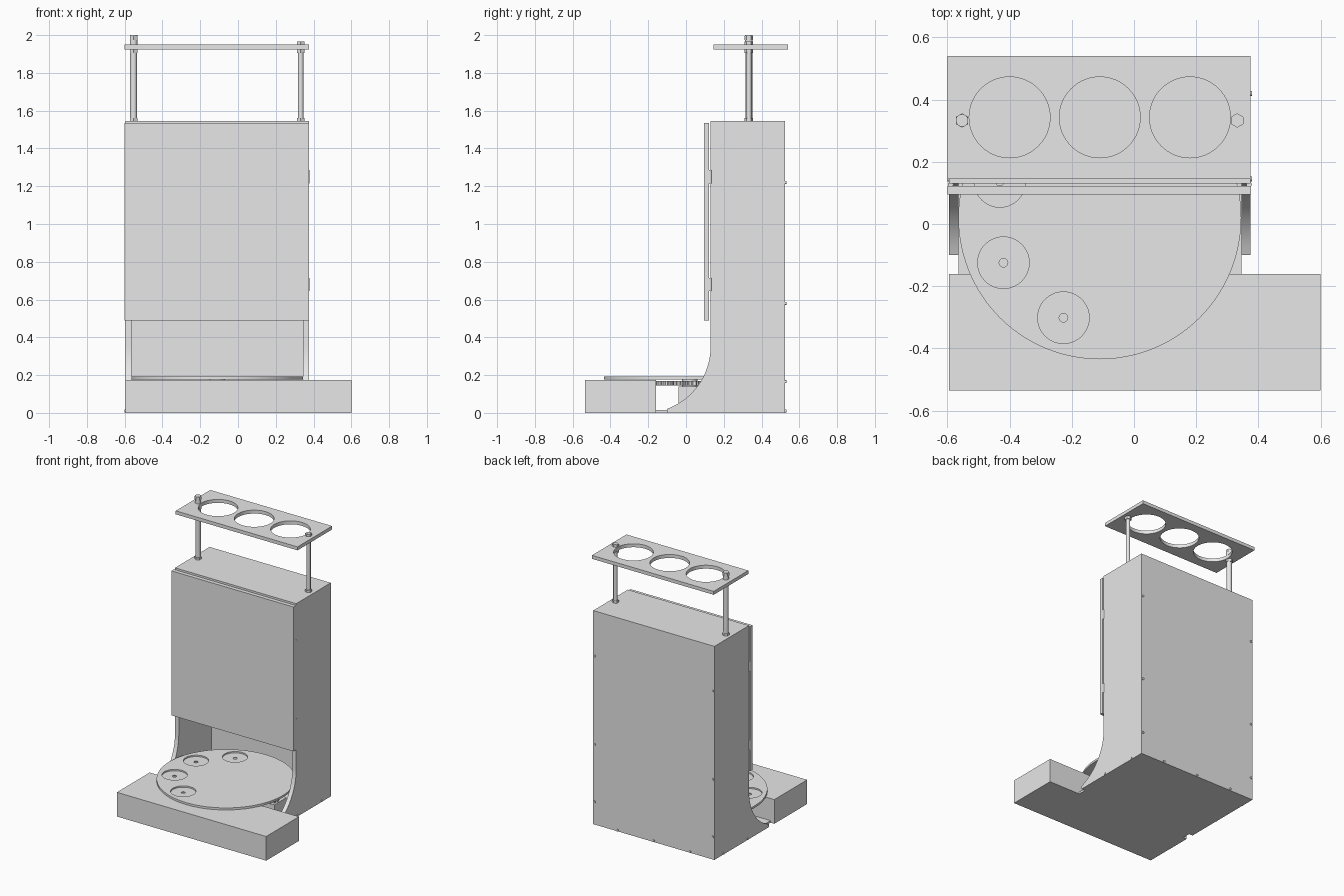
import bpy, bmesh, math
from mathutils import Matrix, Vector

if "Cube" in bpy.data.objects:
    bpy.data.objects.remove(bpy.data.objects["Cube"], do_unlink=True)

grey = bpy.data.materials.new("light_grey")
grey.use_nodes = True
grey.diffuse_color = (0.8, 0.8, 0.8, 1)
grey.node_tree.nodes["Principled BSDF"].inputs["Base Color"].default_value = (0.8, 0.8, 0.8, 1)


def finish(name, bm):
    bmesh.ops.recalc_face_normals(bm, faces=bm.faces)
    mesh = bpy.data.meshes.new(name)
    bm.to_mesh(mesh)
    bm.free()
    mesh.materials.append(grey)
    obj = bpy.data.objects.new(name, mesh)
    bpy.context.collection.objects.link(obj)
    return obj


def activate(obj):
    bpy.ops.object.select_all(action='DESELECT')
    obj.select_set(True)
    bpy.context.view_layer.objects.active = obj


def box(name, x, y, z):
    bm = bmesh.new()
    size = (x[1] - x[0], y[1] - y[0], z[1] - z[0])
    mid = Vector((x[0] + x[1], y[0] + y[1], z[0] + z[1])) / 2
    bmesh.ops.create_cube(bm, size=1, matrix=Matrix.Translation(mid) @ Matrix.Diagonal((*size, 1)))
    return finish(name, bm)


def rod(name, centre, radius, length, sides=32, axis='Z'):
    """Cylinder centred on a point along one axis."""
    turn = {'Z': Matrix(), 'X': Matrix.Rotation(math.pi / 2, 4, 'Y'),
            'Y': Matrix.Rotation(math.pi / 2, 4, 'X')}[axis]
    bm = bmesh.new()
    bmesh.ops.create_cone(bm, cap_ends=True, segments=sides, radius1=radius, radius2=radius,
                          depth=length, matrix=Matrix.Translation(centre) @ turn)
    obj = finish(name, bm)
    if sides > 6:
        activate(obj)
        bpy.ops.object.shade_smooth_by_angle(angle=math.radians(35))
    return obj


def upright(name, x, y, z0, z1, radius, sides=32):
    return rod(name, (x, y, (z0 + z1) / 2), radius, z1 - z0, sides)


def extrude(name, points, direction):
    bm = bmesh.new()
    face = bm.faces.new([bm.verts.new(p) for p in points])
    new = bmesh.ops.extrude_face_region(bm, geom=[face])
    bmesh.ops.translate(bm, vec=direction,
                        verts=[v for v in new["geom"] if isinstance(v, bmesh.types.BMVert)])
    return finish(name, bm)


def cut(obj, cutters):
    for cutter in cutters:
        mod = obj.modifiers.new("cut", 'BOOLEAN')
        mod.operation = 'DIFFERENCE'
        mod.solver = 'EXACT'
        mod.object = cutter
        activate(obj)
        bpy.ops.object.modifier_apply(modifier=mod.name)
        bpy.data.objects.remove(cutter, do_unlink=True)
    activate(obj)
    bpy.ops.object.shade_smooth_by_angle(angle=math.radians(35))


def gear(name, x, y, z, radius, teeth, depth):
    points = []
    for i in range(teeth * 4):
        r = radius + (depth if i % 4 < 2 else -depth)
        a = math.tau * i / (teeth * 4)
        points.append((x + r * math.cos(a), y + r * math.sin(a), z))
    extrude(name, points, (0, 0, 0.025))


LEFT, RIGHT, MID = -0.595, 0.375, -0.11
FRONT, BACK, TOP = 0.13, 0.525, 1.545
WALL = 0.03

# Side panels with a concave foot
profile = [(BACK, 0), (BACK, TOP), (FRONT, TOP)]
end = math.acos(0.12 / 0.35)
for i in range(17):
    a = -end * i / 16
    profile.append((-0.22 + 0.35 * math.cos(a), 0.35 + 0.35 * math.sin(a)))
profile.append((-0.1, 0))
for name, x in (("side_panel_right", LEFT), ("side_panel_left", RIGHT - WALL)):
    panel = extrude(name, [(x, y, z) for y, z in profile], (WALL, 0, 0))
    activate(panel)
    bpy.ops.object.shade_smooth_by_angle(angle=math.radians(20))

# Cabinet shell and door
inner = (LEFT + WALL, RIGHT - WALL)
box("back_panel", inner, (BACK - 0.02, BACK), (0, TOP))
box("top_panel", inner, (FRONT, BACK - 0.02), (TOP - 0.02, TOP))
box("base_plate", inner, (-0.17, BACK - 0.02), (0, 0.015))
box("door", (-0.6, 0.377), (0.095, 0.123), (0.49, 1.535))
for z in (0.68, 1.25):
    for x in (LEFT + 0.005, RIGHT - 0.005):
        upright("hinge_barrel", x, 0.127, z - 0.035, z + 0.035, 0.009, 12)

# Front control box
box("front_box", (-0.595, 0.6), (-0.535, -0.16), (0, 0.175))

# Turntable with four recessed seats
disc = upright("turntable", MID, 0.02, 0.177, 0.192, 0.455, 96)
cutters = []
for degrees in (115, 160, 205, 250):
    a = math.radians(degrees)
    x, y = MID + 0.342 * math.cos(a), 0.02 + 0.342 * math.sin(a)
    cutters.append(upright("seat_cutter", x, y, 0.182, 0.25, 0.083, 40))
    cutters.append(upright("pin_cutter", x, y, 0.15, 0.22, 0.014, 16))
cut(disc, cutters)

# Drive under the turntable
gear("drive_gear", MID, 0.02, 0.145, 0.29, 60, 0.009)
gear("pinion", 0.25, 0.0, 0.145, 0.06, 14, 0.008)
upright("turntable_post", MID, 0.02, 0.015, 0.177, 0.04)
box("motor", (0.18, 0.32), (-0.04, 0.1), (0.015, 0.14))

# Raised rack with three round openings
rack = box("rack_plate", (-0.6, 0.375), (0.145, 0.54), (1.925, 1.95))
cut(rack, [upright("rack_cutter", MID + dx, 0.343, 1.8, 2.1, 0.13, 64) for dx in (-0.29, 0, 0.29)])

# Threaded posts and hex nuts
for x, radius, tip in ((-0.553, 0.018, 2.0), (0.332, 0.014, 1.97)):
    upright("rack_post", x, 0.333, TOP - 0.02, tip - 0.003, radius)
    for z0, z1 in ((TOP, TOP + 0.015), (1.905, 1.925), (tip - 0.025, tip - 0.005)):
        upright("hex_nut", x, 0.333, z0, z1, 0.023, 6)
upright("post_cap", -0.553, 0.333, 1.95, 2.0, 0.02)

# Small screw heads on the back and sides
for z in (0.165, 0.58, 1.22):
    for x in (LEFT + 0.012, RIGHT - 0.012):
        rod("back_screw", (x, BACK, z), 0.008, 0.014, 12, 'Y')
for x in (-0.4, MID, 0.18):
    rod("back_screw", (x, BACK, 0.01), 0.008, 0.014, 12, 'Y')
for x in (LEFT, RIGHT):
    for y in (0.145, 0.42):
        rod("side_screw", (x, y, 0.01), 0.008, 0.01, 12, 'X')
